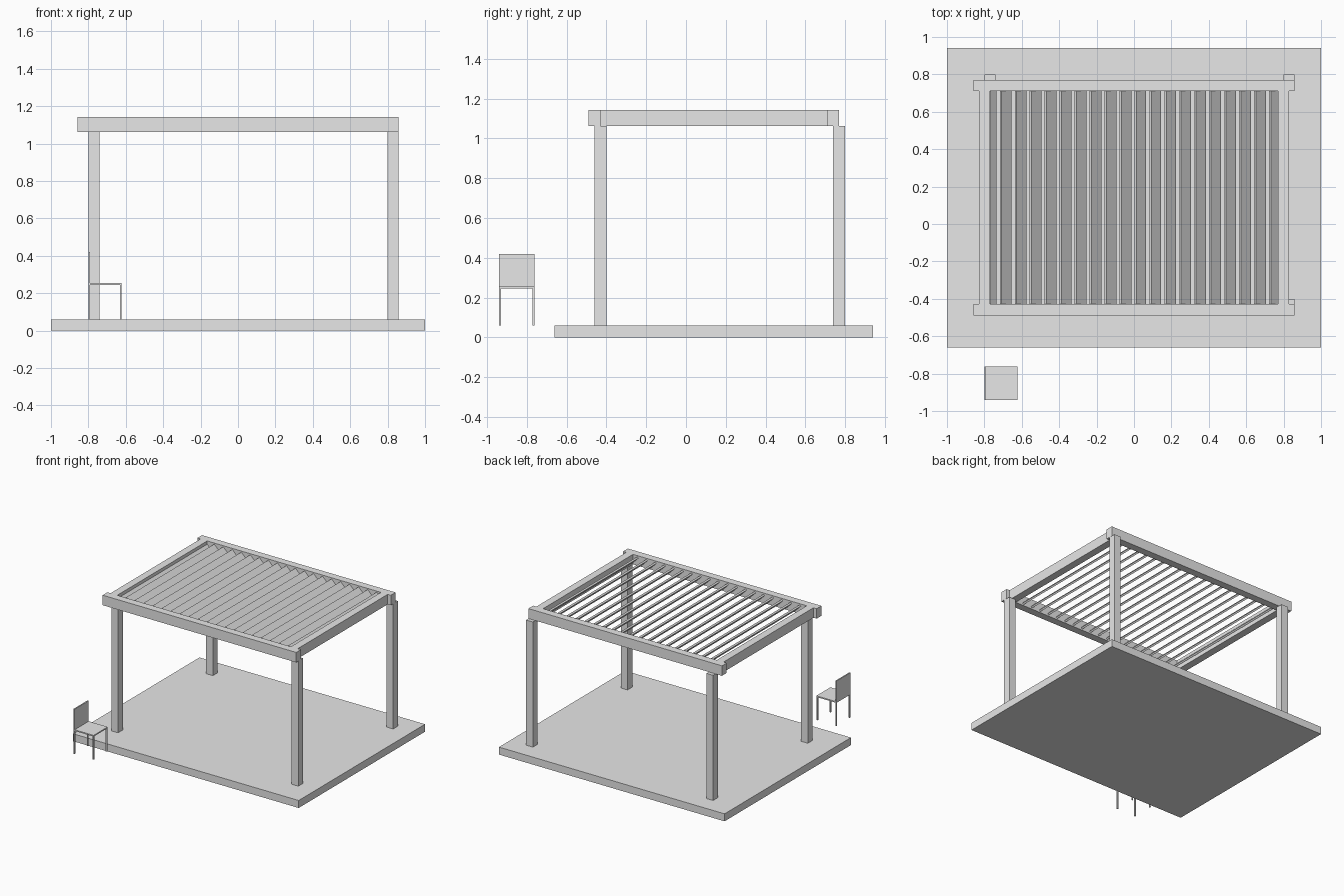
import bpy
from math import radians
from mathutils import Matrix

cube = bpy.data.objects.get("Cube")
if cube:
    bpy.data.objects.remove(cube, do_unlink=True)

GREY = (0.8, 0.8, 0.8, 1.0)
grey = bpy.data.materials.new("light_grey")
grey.use_nodes = True
grey.diffuse_color = GREY
grey.node_tree.nodes["Principled BSDF"].inputs["Base Color"].default_value = GREY


def box(name, x, y, z, tilt=0.0):
    """Box from (min, max) ranges, optionally tilted about its own y axis."""
    bpy.ops.mesh.primitive_cube_add(size=1)
    ob = bpy.context.object
    ob.name = ob.data.name = name
    size = [b - a for a, b in (x, y, z)]
    ob.data.transform(Matrix.Rotation(tilt, 4, 'Y') @ Matrix.Diagonal((*size, 1)))
    ob.location = [(a + b) / 2 for a, b in (x, y, z)]
    ob.data.materials.append(grey)
    return ob


# Floor slab
FLOOR, EAVES, TOP = 0.06, 1.063, 1.143
box("floor_slab", (-1, 1), (-0.66, 0.94), (0, FLOOR))

# Corner posts
for side, x in (("right", -0.80), ("left", 0.798)):
    for end, y in (("front", -0.46), ("back", 0.74)):
        box(f"{end}_{side}_post", (x, x + 0.059), (y, y + 0.06), (FLOOR, EAVES))

# Roof frame: long front and back beams, shorter side beams between them
for end, y in (("front", -0.489), ("back", 0.71)):
    box(f"{end}_beam", (-0.858, 0.858), (y, y + 0.06), (EAVES, TOP))
for side, x in (("right", -0.83), ("left", 0.77)):
    box(f"{side}_beam", (x, x + 0.06), (-0.429, 0.71), (EAVES, TOP))

# Tilted louvre slats
SLATS, PITCH, WIDTH, THICK = 20, 0.08, 0.075, 0.014
mid_z = (EAVES + TOP) / 2
for i in range(SLATS):
    cx = -0.766 + i * PITCH
    box(f"louvre_slat_{i + 1}", (cx - WIDTH / 2, cx + WIDTH / 2), (-0.429, 0.71),
        (mid_z - THICK / 2, mid_z + THICK / 2), radians(45))

# Chair beside the slab, facing +x
X0, X1, Y0, Y1, SEAT, T = -0.80, -0.622, -0.94, -0.762, 0.245, 0.01
box("chair_seat", (X0, X1), (Y0, Y1), (SEAT, SEAT + T))
box("chair_back", (X0, X0 + T), (Y0, Y1), (SEAT + T, 0.42))
for end, x in (("rear", X0), ("fore", X1 - T)):
    for side, y in (("right", Y0), ("left", Y1 - T)):
        box(f"chair_{end}_{side}_leg", (x, x + T), (y, y + T), (FLOOR, SEAT))
